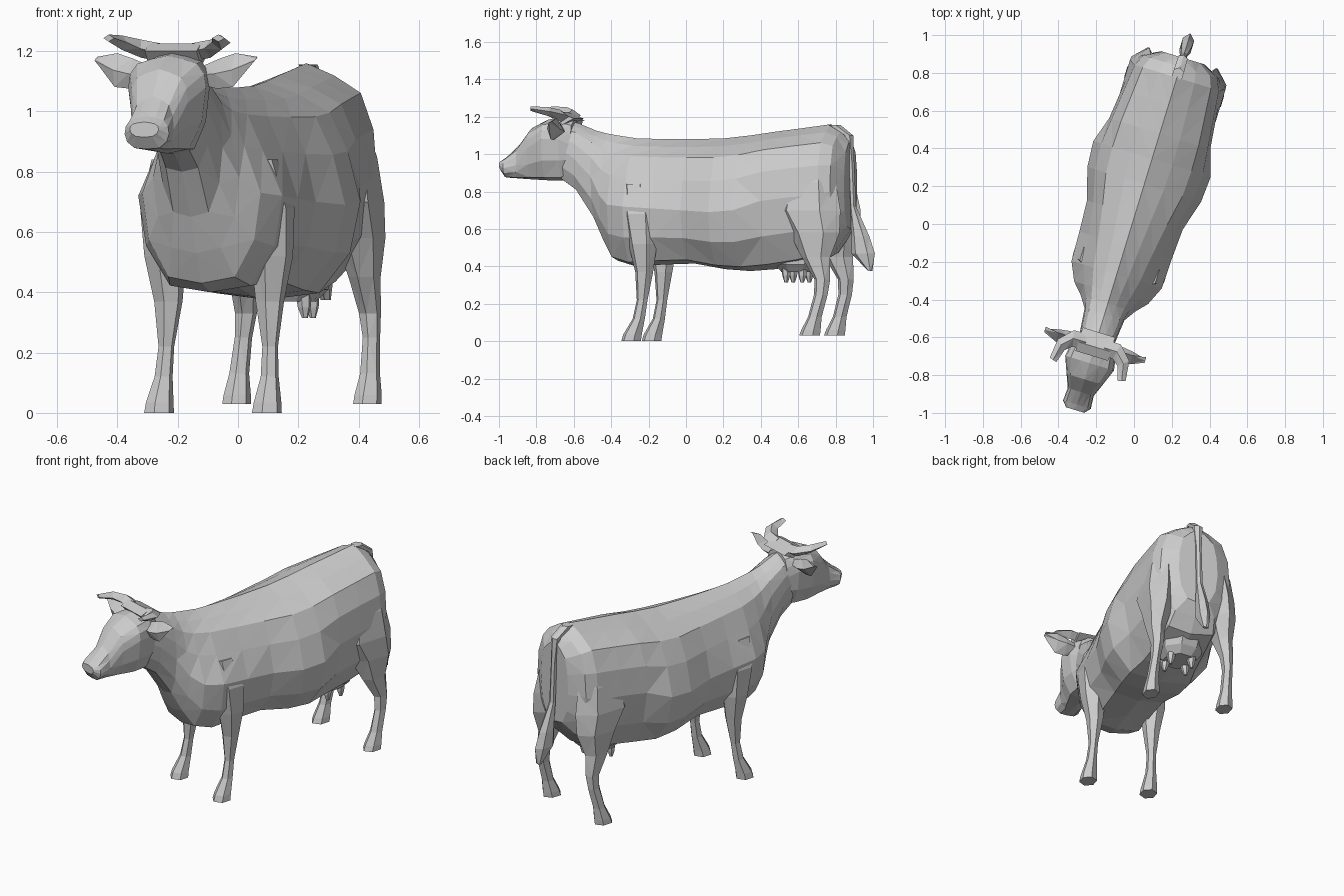
import bpy, bmesh, math
from mathutils import Matrix, Vector

# Built symmetric about a local centre plane, then turned to the pose seen from above
POSE = Matrix.Translation((-0.01, 0, 0)) @ Matrix.Rotation(math.radians(-17), 4, 'Z')


def loft(name, rings):
    bm = bmesh.new()
    rows = [[bm.verts.new(POSE @ Vector(p)) for p in r] for r in rings]
    n = len(rows[0])
    for a, b in zip(rows, rows[1:]):
        for i in range(n):
            j = (i + 1) % n
            bm.faces.new((a[i], a[j], b[j], b[i]))
    bm.faces.new(rows[0][::-1])
    bm.faces.new(rows[-1])
    bmesh.ops.triangulate(bm, faces=bm.faces[:])
    bmesh.ops.recalc_face_normals(bm, faces=bm.faces[:])
    me = bpy.data.meshes.new(name)
    bm.to_mesh(me)
    bm.free()
    ob = bpy.data.objects.new(name, me)
    bpy.context.collection.objects.link(ob)
    return ob


# Cross-section: (share of half width, share of height from widest point)
SECTION = [(0, 1), (.40, .89), (.77, .74), (.95, .42), (1, 0), (.89, -.52), (.56, -.93), (0, -1)]


def section(v, top, bottom, w, mid, taper=1):
    # taper below 1 narrows the part above the widest point
    half = []
    for fu, f in SECTION:
        k = 1 - (1 - taper) * max(f, 0) ** .6
        half.append((fu * w * k, mid + f * (top - mid if f > 0 else mid - bottom)))
    full = half + [(-u, z) for u, z in half[-2:0:-1]]
    return [(u, v, z) for u, z in full]


def column(stations, side, n=6):
    # horizontal rings: centre u, v, z, half width, half depth
    return [[(side * u + ru * math.cos(2 * math.pi * i / n + math.pi / 6),
              v + rv * math.sin(2 * math.pi * i / n + math.pi / 6), z)
             for i in range(n)] for u, v, z, ru, rv in stations]


# Trunk and neck: v, top, bottom, half width, height of widest point, taper
trunk = [(-.70, 1.19, .87, .09, 1.04), (-.60, 1.165, .80, .10, .98), (-.50, 1.125, .65, .11, .88),
         (-.44, 1.11, .53, .15, .78, .75), (-.38, 1.10, .43, .205, .73, .6), (-.28, 1.085, .40, .25, .72, .6),
         (-.12, 1.08, .41, .255, .71, .72), (.05, 1.08, .415, .265, .70, .85), (.22, 1.085, .385, .315, .69, .85),
         (.36, 1.10, .375, .325, .70, .85), (.50, 1.12, .385, .28, .75), (.66, 1.14, .41, .262, .77),
         (.81, 1.16, .45, .245, .78), (.87, 1.13, .53, .215, .80), (.92, 1.08, .60, .12, .80)]
loft("body", [section(*s) for s in trunk])

# Head and muzzle
head = [(-1.03, .965, .915, .05, .94), (-1.00, .985, .875, .077, .925), (-.93, 1.05, .87, .072, .94),
        (-.86, 1.14, .865, .10, 1.03), (-.77, 1.185, .86, .135, 1.08), (-.68, 1.20, .86, .12, 1.08),
        (-.62, 1.19, .90, .09, 1.05)]
loft("head", [section(*s) for s in head])

# Poll between the horns
loft("poll", [[(u, -.68, 1.15), (u, -.73, 1.20), (u, -.68, 1.225), (u, -.60, 1.19)]
              for u in (-.09, 0, .09)])

front_leg = [(.187, -.250, 0, .050, .055), (.187, -.242, .035, .046, .052), (.184, -.208, .12, .030, .034),
             (.180, -.190, .22, .026, .030), (.176, -.180, .37, .048, .050), (.185, -.185, .52, .070, .080),
             (.185, -.20, .68, .078, .10), (.165, -.23, .84, .05, .07)]
hind_leg = [(.227, .760, .03, .047, .058), (.227, .768, .06, .045, .054), (.227, .79, .13, .033, .038),
            (.222, .822, .25, .028, .038), (.215, .828, .33, .036, .044), (.208, .790, .45, .050, .080),
            (.195, .778, .58, .078, .14), (.185, .735, .70, .092, .185), (.17, .74, .85, .085, .15),
            (.14, .75, 1.0, .06, .08)]

for side, label in ((1, "right"), (-1, "left")):
    loft("front_leg_" + label, column(front_leg, side))
    loft("hind_leg_" + label, column(hind_leg, side))

    # Horn: curves out, then forward to a blunt tip
    horn = [((.05, -.67, 1.195), (0, .045), .030), ((.12, -.67, 1.208), (.01, .042), .030),
            ((.172, -.72, 1.228), (.026, .022), .024), ((.19, -.81, 1.243), (.02, .006), .012)]
    loft("horn_" + label, [[(side * (u + du), v + dv, z), (side * u, v, z + h),
                            (side * (u - du), v - dv, z), (side * u, v, z - h)]
                           for (u, v, z), (du, dv), h in horn])

    # Ear: flat leaf shape
    ear = [(.09, -.68, 1.12, .030, .03), (.15, -.68, 1.125, .050, .042),
           (.205, -.68, 1.137, .056, .034), (.278, -.668, 1.175, .006, .004)]
    loft("ear_" + label, [[(side * u, v - d, z), (side * u, v + .015, z + h),
                           (side * u, v + d, z), (side * u, v - .015, z - h)]
                          for u, v, z, h, d in ear])

    # Teats
    for k, v in enumerate((.58, .67)):
        loft(f"teat_{label}_{k + 1}", column([(.06, v, .40, .028, .028), (.063, v, .35, .022, .022),
                                              (.065, v, .315, .010, .010)], side))

# Udder
loft("udder", column([(0, .66, .52, .14, .17), (0, .63, .41, .13, .13), (0, .625, .37, .09, .09)], 1, 8))

# Tail with tuft
tail = [(0, .83, 1.155, .032, .035), (0, .910, 1.10, .030, .025), (0, .925, .95, .018, .016),
        (0, .935, .72, .020, .016), (0, .975, .56, .034, .050), (0, .99, .47, .036, .066),
        (0, 1.03, .375, .018, .012)]
loft("tail", column(tail, 1))
